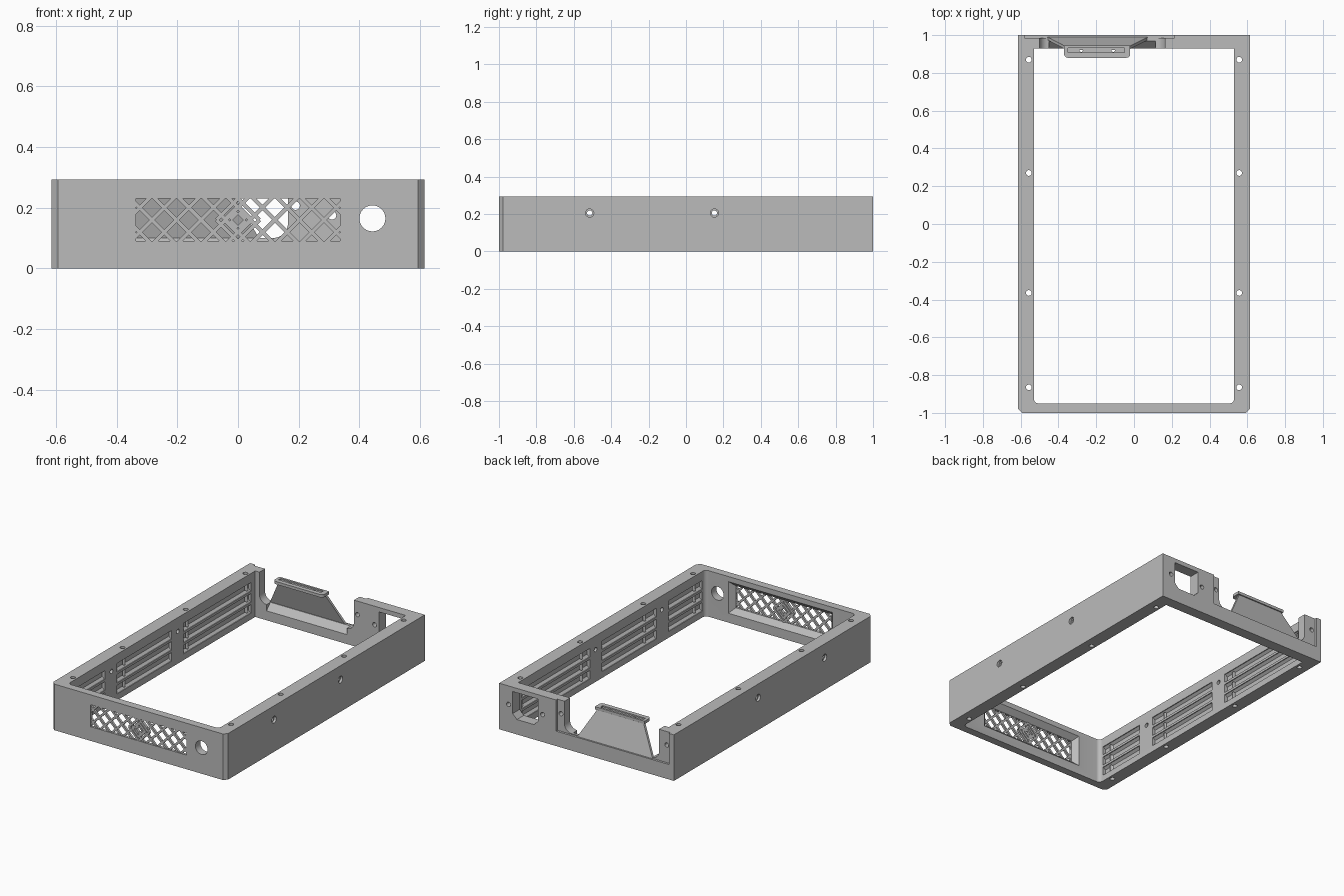
import bpy, bmesh, math
from mathutils import Vector, Matrix

cube = bpy.data.objects.get("Cube")
if cube:
    bpy.data.objects.remove(cube, do_unlink=True)

grey = bpy.data.materials.new("plain grey")
grey.use_nodes = True
GREY = (0.5, 0.5, 0.5, 1)
grey.diffuse_color = GREY
grey.node_tree.nodes["Principled BSDF"].inputs["Base Color"].default_value = GREY


def finish(name, bm):
    bmesh.ops.recalc_face_normals(bm, faces=bm.faces)
    mesh = bpy.data.meshes.new(name)
    bm.to_mesh(mesh)
    bm.free()
    mesh.materials.append(grey)
    obj = bpy.data.objects.new(name, mesh)
    bpy.context.collection.objects.link(obj)
    return obj


def prism(name, points, along):
    """Flat outline pushed along a vector."""
    bm = bmesh.new()
    face = bm.faces.new([bm.verts.new(p) for p in points])
    ext = bmesh.ops.extrude_face_region(bm, geom=[face])
    moved = [v for v in ext["geom"] if isinstance(v, bmesh.types.BMVert)]
    bmesh.ops.translate(bm, verts=moved, vec=Vector(along))
    return finish(name, bm)


def box(name, x0, x1, y0, y1, z0, z1):
    return prism(name, [(x0, y0, z0), (x1, y0, z0), (x1, y1, z0), (x0, y1, z0)],
                 (0, 0, z1 - z0))


def rod(name, centre, axis, radius, depth):
    bm = bmesh.new()
    turn = Vector((0, 0, 1)).rotation_difference(Vector(axis)).to_matrix().to_4x4()
    bmesh.ops.create_cone(bm, cap_ends=True, segments=24, radius1=radius,
                          radius2=radius, depth=depth,
                          matrix=Matrix.Translation(centre) @ turn)
    return finish(name, bm)


def cut(target, cutter):
    mod = target.modifiers.new("cut", "BOOLEAN")
    mod.operation = "DIFFERENCE"
    mod.solver = "EXACT"
    mod.object = cutter
    bpy.context.view_layer.objects.active = target
    bpy.ops.object.modifier_apply(modifier=mod.name)
    bpy.data.objects.remove(cutter, do_unlink=True)


def arc(cx, cz, r, start, end, n=6):
    steps = [math.radians(start + (end - start) * i / n) for i in range(n + 1)]
    return [(cx + r * math.cos(a), cz + r * math.sin(a)) for a in steps]


W, L, H = 0.615, 1.0, 0.293
IN_X, IN_FRONT, IN_BACK = 0.53, -0.95, 0.93

# Outer block with bevelled front corners
C = 0.022
outline = [(-W + C, -L), (W - C, -L), (W, -L + C), (W, L), (-W, L), (-W, -L + C)]
frame = prism("frame", [(x, y, 0) for x, y in outline], (0, 0, H))

# Central opening, rounded corners
R = 0.025
hole = (arc(-IN_X + R, IN_FRONT + R, R, 180, 270) + arc(IN_X - R, IN_FRONT + R, R, 270, 360)
        + [(IN_X, IN_BACK), (-IN_X, IN_BACK)])
cut(frame, prism("opening", [(x, y, -0.1) for x, y in hole], (0, 0, 0.6)))

# Side walls: grooves between posts, cross holes and vertical screw holes
for side in (-1, 1):
    for y0, y1 in ((-0.92, -0.58), (-0.46, 0.09), (0.21, 0.89)):
        for z in (0.04, 0.11, 0.18):
            profile = [(0.5, z), (0.5, z + 0.055), (0.535, z + 0.055),
                       (0.55, z + 0.042), (0.55, z + 0.013), (0.535, z)]
            cut(frame, prism("groove", [(side * x, y0, h) for x, h in profile],
                             (0, y1 - y0, 0)))
    for y in (-0.515, 0.152):
        cut(frame, rod("side_hole", (side * 0.57, y, 0.205), (1, 0, 0), 0.014, 0.2))
        cut(frame, rod("side_sink", (side * 0.63, y, 0.205), (1, 0, 0), 0.022, 0.06))
    for y in (-0.865, -0.365, 0.27, 0.87):
        cut(frame, rod("screw_hole", (side * 0.557, y, H / 2), (0, 0, 1), 0.015, 0.5))

# Front wall: grille window with a flared pocket behind, and round port
GX, GZ, ZC = 0.337, 0.07, 0.16
cut(frame, box("grille_window", -GX, GX, -1.1, -0.9, ZC - GZ, ZC + GZ))
bm = bmesh.new()
loops = []
for y, grow in ((-0.982, 0), (-0.94, 0.04)):
    loops.append([bm.verts.new((sx * (GX + grow), y, ZC + sz * (GZ + grow)))
                  for sx, sz in ((-1, -1), (1, -1), (1, 1), (-1, 1))])
bm.faces.new(loops[0])
bm.faces.new(loops[1])
for i in range(4):
    j = (i + 1) % 4
    bm.faces.new((loops[0][i], loops[0][j], loops[1][j], loops[1][i]))
cut(frame, finish("pocket", bm))
cut(frame, rod("port", (0.443, -0.97, 0.165), (0, 1, 0), 0.043, 0.2))

# Back wall: wide notch, shallow recess, inner slope
NL, NR, NZ, F = -0.5, 0.165, 0.1, 0.05
notch = ([(NL, 0.4)] + arc(NL + F, NZ + F, F, 180, 270)
         + arc(NR - F, NZ + F, F, 270, 360) + [(NR, 0.4)])
cut(frame, prism("notch", [(x, 0.9, z) for x, z in notch], (0, 0.2, 0)))
cut(frame, box("recess", -0.58, 0.215, 0.986, 1.1, 0.095, 0.4))
cut(frame, prism("slope", [(NL + F, 0.925, 0.055), (NL + F, 0.925, 0.13),
                           (NL + F, 0.968, 0.13), (NL + F, 0.968, 0.1)],
                 (NR - NL - 2 * F, 0, 0)))

# Back socket window and screw holes
socket = [(0.34, 0.265), (0.34, 0.125), (0.37, 0.095),
          (0.49, 0.095), (0.52, 0.125), (0.52, 0.265)]
cut(frame, prism("socket", [(x, 0.9, z) for x, z in socket], (0, 0.2, 0)))
for x, z in ((0.55, 0.175), (0.31, 0.175), (0.19, 0.207), (-0.555, 0.207)):
    cut(frame, rod("back_hole", (x, 0.97, z), (0, 1, 0), 0.014, 0.12))


# Diagonal lattice, each bar trimmed to the window
def bar(name, a, b, width, y0=-0.996, y1=-0.982):
    a, b = Vector(a), Vector(b)
    n = (b - a).orthogonal().normalized() * width / 2
    return prism(name, [(p.x, y0, ZC + p.y) for p in (a + n, b + n, b - n, a - n)],
                 (0, y1 - y0, 0))


PITCH = 0.081
for k in range(-5, 5):
    x0 = (k + 0.5) * PITCH
    for s in (-1, 1):
        ends = sorted((s * (-GX - x0), s * (GX - x0)))
        lo, hi = max(-GZ, ends[0]) - 0.006, min(GZ, ends[1]) + 0.006
        if hi - lo > 0.03:
            bar("lattice_bar", (x0 + s * lo, lo), (x0 + s * hi, hi), 0.013)

# Nested diamonds in the middle of the grille
for r, width in ((0.071, 0.013), (0.046, 0.012), (0.024, 0.01)):
    corners = [(r, 0), (0, r), (-r, 0), (0, -r)]
    for i in range(4):
        bar("diamond_bar", corners[i], corners[(i + 1) % 4], width, -0.998, -0.98)

# Leaning fin in the notch
prism("leaning_fin", [(-0.46, 0.975, 0.09), (0.075, 0.975, 0.09),
                      (-0.035, 0.92, 0.28), (-0.355, 0.92, 0.28)], (0, 0.016, 0))

# Tab on top of the fin, with slot and screw holes
tab_outline = (arc(-0.35, 0.9, 0.02, 180, 270) + arc(-0.04, 0.9, 0.02, 270, 360)
               + [(-0.02, 0.945), (-0.37, 0.945)])
tab = prism("fin_tab", [(x, y, 0.275) for x, y in tab_outline], (0, 0, H - 0.275))
cut(tab, box("slot", -0.35, -0.05, 0.908, 0.932, 0.285, 0.4))
for x in (-0.28, -0.11):
    cut(tab, rod("tab_hole", (x, 0.92, 0.28), (0, 0, 1), 0.009, 0.1))

# Smooth round holes, sharp edges elsewhere
for obj in (frame, tab):
    bpy.ops.object.select_all(action="DESELECT")
    obj.select_set(True)
    bpy.context.view_layer.objects.active = obj
    bpy.ops.object.shade_smooth_by_angle(angle=math.radians(30))
